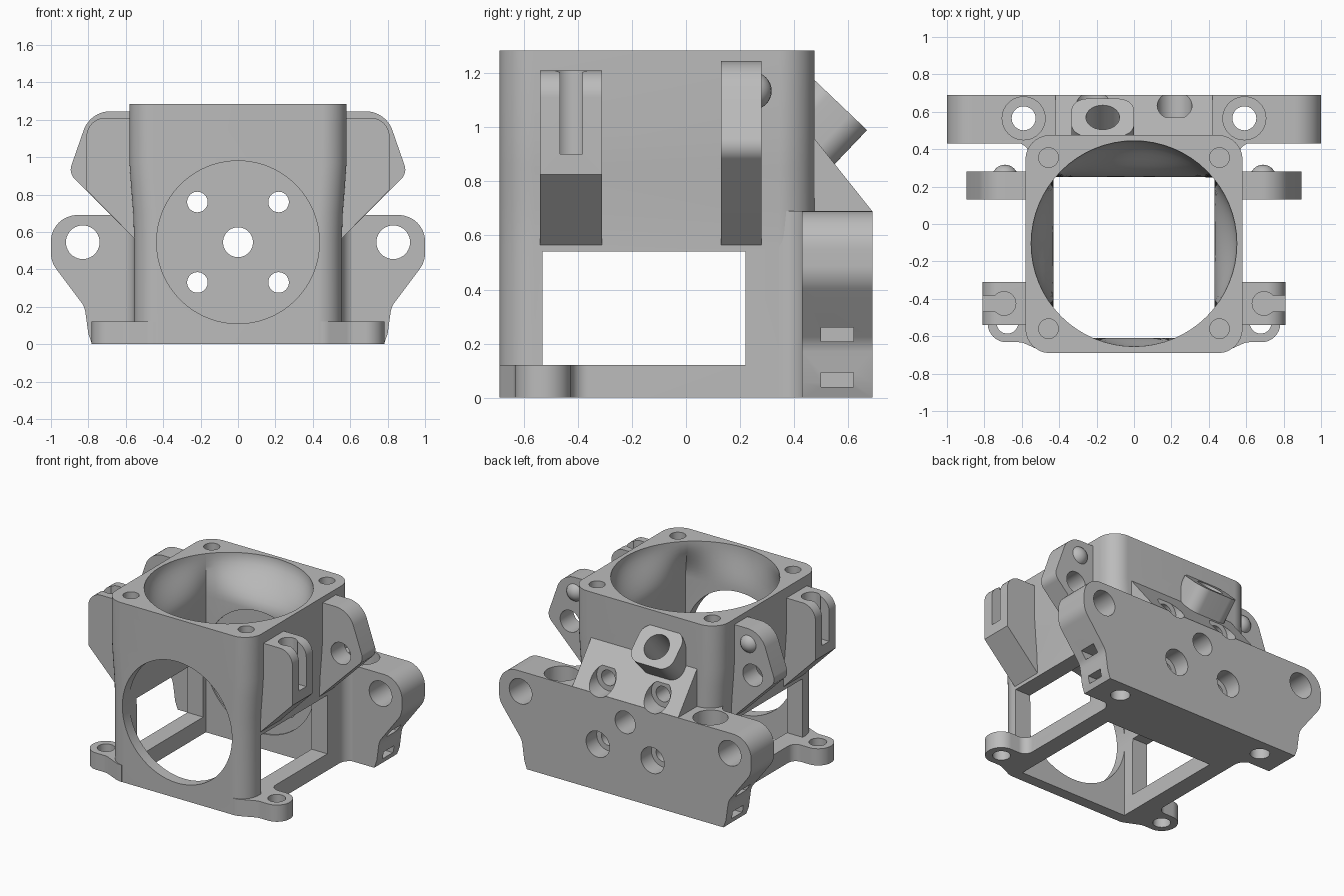
import bpy, bmesh, math
from mathutils import Vector

cube = bpy.data.objects.get("Cube")
if cube:
    bpy.data.objects.remove(cube, do_unlink=True)

grey = bpy.data.materials.new("plain grey")
grey.use_nodes = True
grey.diffuse_color = (0.5, 0.5, 0.5, 1)
grey.node_tree.nodes["Principled BSDF"].inputs["Base Color"].default_value = grey.diffuse_color

SIDES = (("right", -1), ("left", 1))
cutters = []


def add_object(name, bm):
    bmesh.ops.recalc_face_normals(bm, faces=bm.faces)
    mesh = bpy.data.meshes.new(name)
    bm.to_mesh(mesh)
    bm.free()
    mesh.materials.append(grey)
    obj = bpy.data.objects.new(name, mesh)
    bpy.context.collection.objects.link(obj)
    return obj


def loft(name, rings):
    """Closed solid through rings that have equal point counts."""
    bm = bmesh.new()
    rows = [[bm.verts.new(p) for p in ring] for ring in rings]
    n = len(rows[0])
    for a, b in zip(rows, rows[1:]):
        for i in range(n):
            j = (i + 1) % n
            bm.faces.new((a[i], a[j], b[j], b[i]))
    bm.faces.new(rows[0])
    bm.faces.new(rows[-1])
    return add_object(name, bm)


def rounded(corners, steps=10):
    """Outline from (u, v) or (u, v, radius) corners."""
    out = []
    for i, (u, v, *r) in enumerate(corners):
        p = Vector((u, v))
        if not r:
            out.append(p)
            continue
        a = (Vector(corners[i - 1][:2]) - p).normalized()
        b = (Vector(corners[(i + 1) % len(corners)][:2]) - p).normalized()
        half = a.angle(b) / 2
        centre = p + (a + b).normalized() * r[0] / math.sin(half)
        reach = r[0] / math.tan(half)
        v1, v2 = p + a * reach - centre, p + b * reach - centre
        out += [centre + v1.lerp(v2, k / steps).normalized() * r[0] for k in range(steps + 1)]
    return out


def prism(name, outline, axis, lo, hi):
    place = {"x": lambda p, d: (d, p[0], p[1]),
             "y": lambda p, d: (p[0], d, p[1]),
             "z": lambda p, d: (p[0], p[1], d)}[axis]
    return loft(name, [[place(p, d) for p in outline] for d in (lo, hi)])


def box(name, x, y, z):
    return prism(name, [(x[0], y[0]), (x[1], y[0]), (x[1], y[1]), (x[0], y[1])], "z", *z)


def cylinder(name, r, start, end, n=40):
    start, end = Vector(start), Vector(end)
    turn = (end - start).to_track_quat("Z", "Y")
    ring = [turn @ Vector((r * math.cos(k * math.tau / n), r * math.sin(k * math.tau / n), 0))
            for k in range(n)]
    return loft(name, [[start + p for p in ring], [end + p for p in ring]])


def cutter(obj):
    obj.hide_render = True
    cutters.append(obj)
    return obj


def finish(obj, cuts=()):
    """Cut the part, then smooth its round faces."""
    bpy.ops.object.select_all(action="DESELECT")
    obj.select_set(True)
    bpy.context.view_layer.objects.active = obj
    for c in cuts:
        mod = obj.modifiers.new("cut", "BOOLEAN")
        mod.operation, mod.solver, mod.object = "DIFFERENCE", "EXACT", c
        bpy.ops.object.modifier_apply(modifier=mod.name)
    bpy.ops.object.shade_smooth_by_angle(angle=math.radians(30))


# Duct cutter: round at the rim, rectangular below
centre_y, half_x, back, front = -0.105, 0.43, 0.355, 0.505
angles = [k * math.tau / 64 for k in range(64)]
angles += [math.atan2(y, x) % math.tau for x in (-half_x, half_x) for y in (back, -front)]
angles = sorted(set(angles))


def duct_ring(z, t):
    ring = []
    for a in angles:
        c, s = math.cos(a), math.sin(a)
        side = half_x / max(abs(c), 1e-6)
        end = (back if s > 0 else front) / max(abs(s), 1e-6)
        d = 0.55 * (1 - t) + min(side, end) * t
        ring.append((d * c, centre_y + d * s, z))
    return ring


blend = [k / 10 for k in range(11)]
duct = cutter(loft("duct_cut", [duct_ring(1.35, 0)]
                   + [duct_ring(1.28 - 0.3 * t, t * t * (3 - 2 * t)) for t in blend]
                   + [duct_ring(-0.1, 1)]))
front_window = cutter(cylinder("front_window_cut", 0.435, (0, -0.8, 0.545), (0, 0.26, 0.545), 96))
side_window = cutter(box("side_window_cut", (-0.9, 0.9), (-0.53, 0.22), (0.12, 0.54)))

# Motor bolt holes along y, with head pockets from the back
bolt_cuts = [cutter(cylinder("pilot_cut", 0.08, (0, 0, 0.545), (0, 0.9, 0.545)))]
for _, s in SIDES:
    for z in (0.33, 0.76):
        x = 0.217 * s
        bolt_cuts.append(cutter(cylinder("bolt_cut", 0.055, (x, 0, z), (x, 0.9, z))))
        bolt_cuts.append(cutter(cylinder("bolt_head_cut", 0.093, (x, 0.57, z), (x, 0.9, z))))

# Tilted tube socket frame and bore
face = Vector((-0.167, 0.57, 1.085))
out = Vector((0, 0.69, 0.724))
across = Vector((0, 0.724, -0.69))
tube_bore = cutter(cylinder("tube_bore_cut", 0.09, face - out * 0.34, face + out * 0.2))

# Body
rim_cuts = [cutter(cylinder("rim_screw_cut", 0.053, (0.457 * s, y, 1.18), (0.457 * s, y, 1.4), 24))
            for _, s in SIDES for y in (-0.56, 0.355)]


def body_ring(z, hx):
    r = 0.13
    outline = rounded([(-hx, -0.69, r), (hx, -0.69, r), (hx, 0.475, r), (-hx, 0.475, r)])
    return [(p.x, p.y, z) for p in outline]


body = loft("body", [body_ring(*zx) for zx in
                     ((0, 0.555), (0.56, 0.555), (0.7, 0.56), (0.85, 0.572), (0.97, 0.58), (1.285, 0.58))])
finish(body, [duct, front_window, side_window, tube_bore] + rim_cuts + bolt_cuts)

# Back plate with lugs, vertical screw holes and tie slots
right_half = [(0.78, 0), (0.8, 0.055), (0.82, 0.2, 0.12), (1.0, 0.44, 0.14), (1.0, 0.69, 0.14)]
left_half = [(-u, *rest) for u, *rest in reversed(right_half)]
plate_cuts = list(bolt_cuts)
for _, s in SIDES:
    plate_cuts += [
        cutter(cylinder("lug_cut", 0.09, (0.83 * s, 0.3, 0.545), (0.83 * s, 0.9, 0.545))),
        cutter(cylinder("plate_screw_cut", 0.064, (0.59 * s, 0.565, -0.1), (0.59 * s, 0.565, 0.9))),
        cutter(cylinder("plate_head_cut", 0.115, (0.59 * s, 0.565, 0.57), (0.59 * s, 0.565, 0.9)))]
    for z in (0.04, 0.207):
        plate_cuts.append(cutter(box("tie_slot_cut", sorted((0.74 * s, 1.1 * s)), (0.5, 0.62), (z, z + 0.053))))
finish(prism("back_plate", rounded(right_half + left_half), "y", 0.43, 0.69), plate_cuts)

# Sloped block joining the body and plate
slope = prism("slope_block", [(0.44, 0.5), (0.689, 0.5), (0.689, 0.69), (0.47, 0.965), (0.44, 0.965)],
              "x", -0.42, 0.42)
finish(slope, bolt_cuts + [tube_bore])

# Tube socket
w, h, r = 0.167, 0.138, 0.085
section = rounded([(-w, -h, r), (w, -h, r), (w, h, r), (-w, h, r)])
socket = loft("tube_socket", [[face + Vector((p.x, 0, 0)) + across * p.y + out * d for p in section]
                              for d in (-0.28, 0)])
finish(socket, [tube_bore] + bolt_cuts)

for side, s in SIDES:
    def flip(corners):
        return rounded([(u * s, *rest) for u, *rest in corners])

    # Fillet between body and plate
    finish(prism(side + "_plate_fillet", flip([(0.5, 0.33), (0.555, 0.33), (0.555, 0.435, 0.08),
                                               (0.66, 0.435), (0.66, 0.45), (0.5, 0.45)]), "z", 0, 0.69))

    # Rear wing with hole and domed bump
    wing = prism(side + "_wing", flip([(0.54, 0.55), (0.905, 0.915, 0.07), (0.79, 1.245, 0.15),
                                       (0.54, 1.245)]), "y", 0.13, 0.28)
    hole = cutter(cylinder("wing_cut", 0.078, (0.725 * s, 0, 0.92), (0.725 * s, 0.5, 0.92)))
    finish(wing, [hole])
    bm = bmesh.new()
    bmesh.ops.create_uvsphere(bm, u_segments=24, v_segments=16, radius=0.07)
    bmesh.ops.translate(bm, verts=bm.verts, vec=(0.69 * s, 0.247, 1.135))
    finish(add_object(side + "_bump", bm))

    # Front tab with keyhole slot
    tab = prism(side + "_tab", flip([(0.54, 0.55), (0.81, 0.825), (0.81, 1.21, 0.1), (0.54, 1.21)]),
                "y", -0.54, -0.31)
    keyhole = cutter(cylinder("keyhole_cut", 0.063, (0.695 * s, -0.425, 0.9), (0.695 * s, -0.425, 1.4)))
    slot = cutter(box("slot_cut", sorted((0.695 * s, 0.95 * s)), (-0.467, -0.383), (0.901, 1.4)))
    finish(tab, [keyhole, slot])

    # Front foot ear
    ear = prism(side + "_foot", flip([(0.44, -0.69), (0.47, -0.69, 0.1), (0.6, -0.632, 0.1),
                                      (0.782, -0.632, 0.1), (0.782, -0.425, 0.1),
                                      (0.555, -0.425, 0.06), (0.555, -0.33), (0.44, -0.33)]),
                "z", 0, 0.12)
    screw = cutter(cylinder("foot_cut", 0.058, (0.677 * s, -0.528, -0.1), (0.677 * s, -0.528, 0.3)))
    finish(ear, [screw])

for c in cutters:
    bpy.data.objects.remove(c, do_unlink=True)
